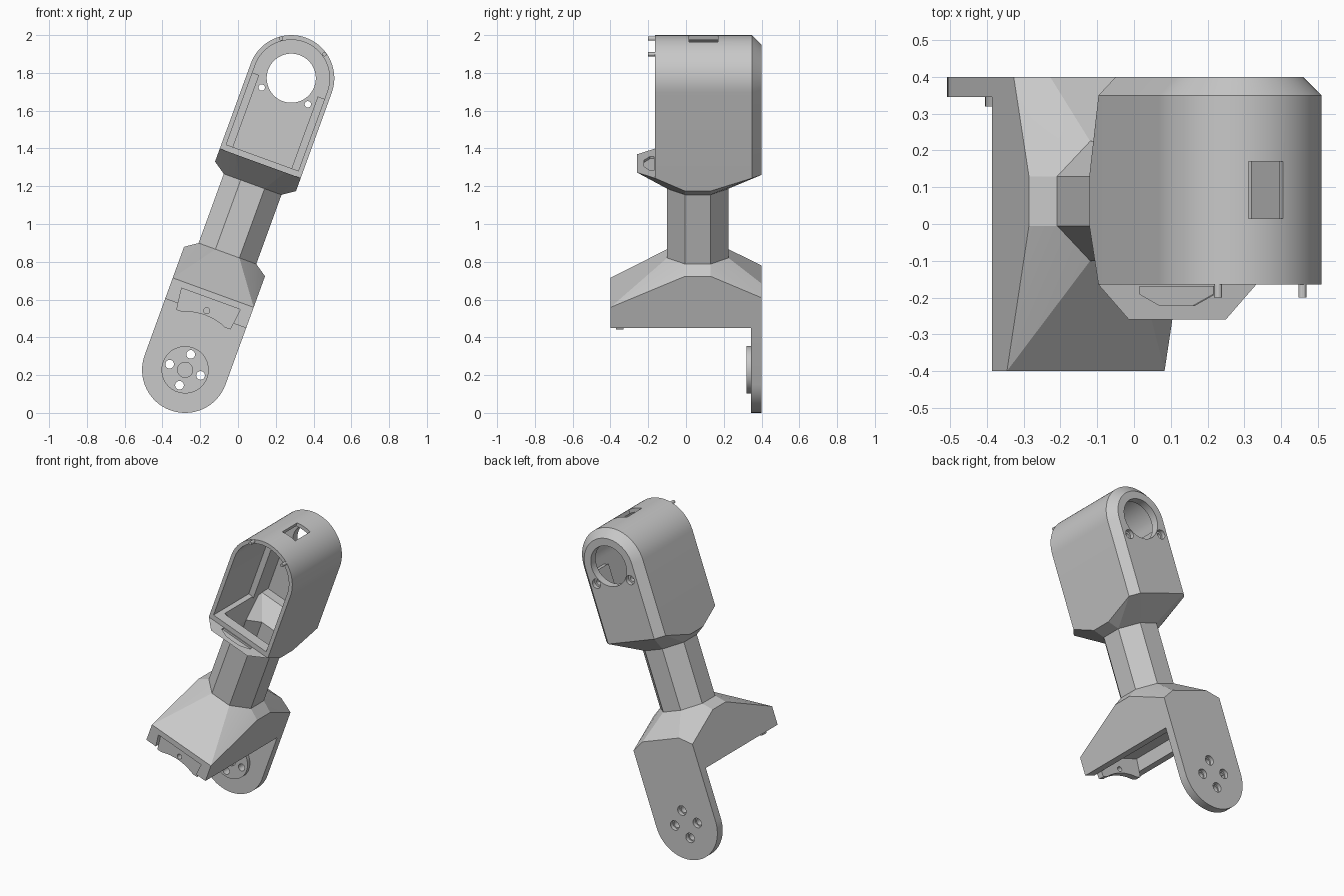
import bpy, bmesh
from math import sin, cos, pi, radians
from mathutils import Matrix

old = bpy.data.objects.get("Cube")
if old:
    bpy.data.objects.remove(old, do_unlink=True)

grey = bpy.data.materials.new("plain_grey")
grey.use_nodes = True
colour = (0.58, 0.58, 0.58, 1)
grey.diffuse_color = colour
grey.node_tree.nodes["Principled BSDF"].inputs["Base Color"].default_value = colour

# The arm is modelled upright around its lower pivot, then leaned sideways
LEAN = Matrix.Translation((-0.28, 0, 0.228)) @ Matrix.Rotation(radians(20), 4, 'Y')
R = 0.228           # half width of the arm
TOP = 1.643         # height of the upper pivot
NECK_Y = 0.0625     # depth of the neck axis
FLAT = 0.4142       # half side of an octagon of half width 1


def hull(name, points):
    """Convex solid around the points, with flat regions merged."""
    bm = bmesh.new()
    for p in points:
        bm.verts.new(p)
    res = bmesh.ops.convex_hull(bm, input=bm.verts)
    junk = {g for g in res["geom_interior"] + res["geom_unused"]
            if isinstance(g, bmesh.types.BMVert)}
    bmesh.ops.delete(bm, geom=list(junk), context='VERTS')
    bmesh.ops.dissolve_limit(bm, angle_limit=radians(0.5), verts=bm.verts, edges=bm.edges)
    bmesh.ops.recalc_face_normals(bm, faces=bm.faces)
    mesh = bpy.data.meshes.new(name)
    bm.to_mesh(mesh)
    bm.free()
    ob = bpy.data.objects.new(name, mesh)
    bpy.context.collection.objects.link(ob)
    return ob


def circle(u, v, r, y, n=64):
    return [(u + r * cos(2 * pi * i / n), y, v + r * sin(2 * pi * i / n)) for i in range(n)]


def rod(name, u, v, r, y0, y1, n=64):
    return hull(name, circle(u, v, r, y0, n) + circle(u, v, r, y1, n))


def box(name, u0, u1, y0, y1, v0, v1):
    return hull(name, [(u, y, v) for u in (u0, u1) for y in (y0, y1) for v in (v0, v1)])


def arch(r, y, bottom):
    """Round-topped outline at one depth."""
    return circle(0, TOP, r, y) + [(-r, y, bottom), (r, y, bottom)]


def octagon(half, v):
    f = half * FLAT
    return [(s * a, NECK_Y + t * b, v) for a, b in ((half, f), (f, half))
            for s in (-1, 1) for t in (-1, 1)]


def pair(*points):
    return [(s * u, y, v) for u, y, v in points for s in (-1, 1)]


def combine(ob, tools, operation='DIFFERENCE'):
    for tool in tools:
        tool.hide_render = True
        mod = ob.modifiers.new("cut", 'BOOLEAN')
        mod.operation, mod.solver, mod.object = operation, 'EXACT', tool
        bpy.context.view_layer.update()
        graph = bpy.context.evaluated_depsgraph_get()
        mesh = bpy.data.meshes.new_from_object(ob.evaluated_get(graph))
        ob.modifiers.clear()
        ob.data = mesh
        bpy.data.objects.remove(tool, do_unlink=True)
    return ob


parts = []

# Upper housing: round-topped shell with a chamfered back and a flared collar
body = hull("upper_housing", arch(R, -0.165, 1.163) + arch(R, 0.35, 1.163)
            + arch(R - 0.05, 0.4, 1.163))
f = 0.1625 * FLAT
collar = hull("collar", octagon(0.1625, 1.045) + pair(
    (R, NECK_Y - f, 1.09), (R, NECK_Y + f, 1.09), (R, -0.165, 1.163),
    (0.14, -0.26, 1.163), (R, 0.35, 1.163), (R - 0.05, 0.4, 1.163)))
combine(body, [collar], 'UNION')
combine(body, [
    hull("cavity", arch(0.203, -0.2, 1.195) + arch(0.203, 0.35, 1.195)),
    hull("funnel", pair((0.18, -0.1, 1.21), (0.18, 0.3, 1.21)) + octagon(0.12, 1.09)),
    hull("neck_bore", octagon(0.12, 1.0) + octagon(0.12, 1.2)),
    rod("shaft_hole", 0, TOP, 0.13, 0.3, 0.45),
    box("top_slot", -0.05, 0.05, 0.015, 0.17, TOP + 0.1, TOP + 0.3),
    hull("lip_notch", pair((0.11, -0.17, 1.15), (0.11, -0.17, 1.18), (0.11, -0.19, 1.15),
                           (0.11, -0.19, 1.18), (0.05, -0.222, 1.15), (0.05, -0.222, 1.18))),
])
for s in (-1, 1):
    combine(body, [rod("screw_hole", s * 0.13, 1.543, 0.017, 0.3, 0.45, 24),
                   rod("counterbore", s * 0.13, 1.543, 0.03, 0.375, 0.45, 24)])
    parts.append(rod("locating_pin", s * 0.122, 1.822, 0.011, -0.2, -0.15, 16))
    # Guide rails on the inner side walls
    parts.append(box("guide_rail", s * 0.165, s * 0.21, 0.2, 0.355, 1.19, 1.6))
parts.append(body)

# Octagonal hollow neck
neck = hull("neck", octagon(0.1625, 0.64) + octagon(0.1625, 1.05))
combine(neck, [hull("bore", octagon(0.12, 0.7) + octagon(0.12, 1.1))])
parts.append(neck)

# Lower bracket: sloped shoulder block and a round-ended back plate
bracket = hull("lower_bracket", octagon(0.1625, 0.655) + pair(
    (R, NECK_Y - f, 0.61), (R, NECK_Y + f, 0.61), (R, -0.4, 0.435), (R, -0.4, 0.318),
    (R, 0.4, 0.318), (R, 0.4, 0.489), (0.14, 0.4, 0.537)))
plate = hull("back_plate", circle(0, 0, R, 0.345) + circle(0, 0, R, 0.4)
             + pair((R, 0.345, 0.4), (R, 0.4, 0.4)))
combine(bracket, [plate], 'UNION')
combine(bracket, [hull("pocket", pair(
    (0.165, -0.45, 0.4), (0.165, 0.345, 0.4), (0.152, -0.45, 0.29), (0.152, 0.345, 0.29)))])

# Pivot hub with a centre dimple and four bolt holes through the plate
hub = rod("pivot_hub", 0, 0, 0.125, 0.32, 0.35)
combine(hub, [rod("dimple", 0, 0, 0.04, 0.3, 0.33, 32)])
for u, v in ((0.087, 0), (-0.087, 0), (0, 0.087), (0, -0.087)):
    for ob in (hub, bracket):
        combine(ob, [rod("bolt_hole", u, v, 0.023, 0.3, 0.45, 24)])
    combine(bracket, [rod("bolt_counterbore", u, v, 0.031, 0.375, 0.45, 24)])
parts += [bracket, hub]

# Front web inside the pocket, arched to clear the joint
web = hull("arched_web", pair((0.168, -0.37, 0.405), (0.168, -0.33, 0.405),
                              (0.153, -0.37, 0.283), (0.153, -0.33, 0.283)))
combine(web, [rod("clearance", 0, 0, 0.308, -0.5, 0, 96),
              rod("web_hole", 0, 0.333, 0.016, -0.5, -0.3, 24)])
parts.append(web)

# Lean every part, colour it and keep its edges crisp
for ob in parts:
    ob.data.transform(LEAN)
    ob.data.materials.clear()
    ob.data.materials.append(grey)
    for face in ob.data.polygons:
        face.material_index = 0
    bpy.ops.object.select_all(action='DESELECT')
    ob.select_set(True)
    bpy.context.view_layer.objects.active = ob
    bpy.ops.object.shade_smooth_by_angle(angle=radians(12))
